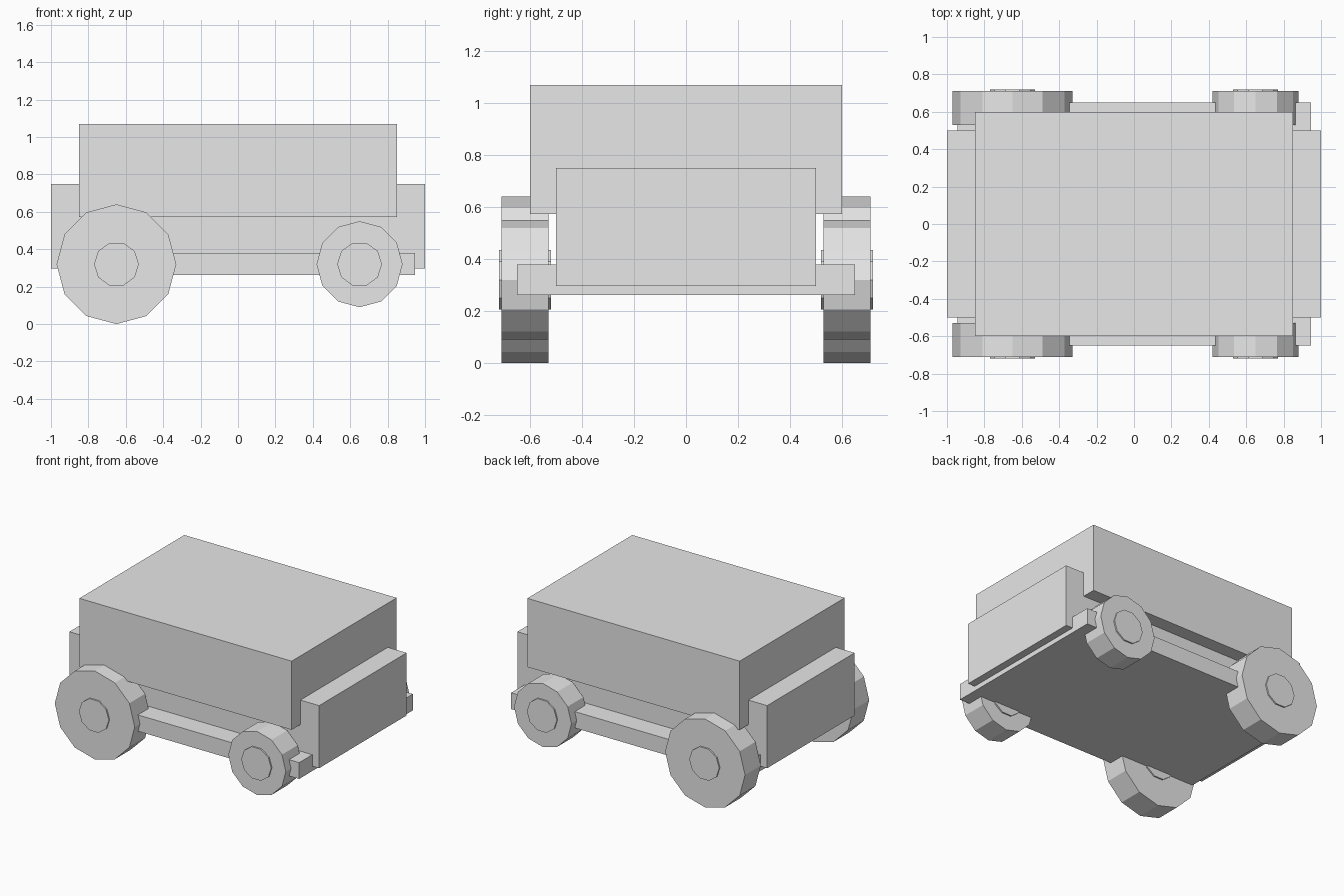
import bpy
import math

cube = bpy.data.objects.get("Cube")
if cube:
    bpy.data.objects.remove(cube, do_unlink=True)

# One plain grey for the whole vehicle
grey = bpy.data.materials.new("light_grey")
grey.use_nodes = True
colour = (0.8, 0.8, 0.8, 1)
grey.diffuse_color = colour
grey.node_tree.nodes["Principled BSDF"].inputs["Base Color"].default_value = colour


def finish(name):
    obj = bpy.context.object
    obj.name = name
    obj.data.materials.append(grey)
    return obj


def box(name, half_x, half_y, bottom, top):
    bpy.ops.mesh.primitive_cube_add(size=2, location=(0, 0, (bottom + top) / 2))
    obj = finish(name)
    obj.scale = (half_x, half_y, (top - bottom) / 2)
    bpy.ops.object.transform_apply(location=False, rotation=False, scale=True)


def disc(name, sides, radius, x, y, width, turn):
    bpy.ops.mesh.primitive_cylinder_add(
        vertices=sides, radius=radius, depth=width,
        location=(x, y, AXLE_Z), rotation=(math.pi / 2, turn, 0))
    finish(name)


AXLE_Z = 0.32

# Body
box("chassis", 0.945, 0.65, 0.262, 0.38)
box("lower_body", 1.0, 0.5, 0.297, 0.75)
box("cabin", 0.85, 0.6, 0.573, 1.07)

# Wheels: a large and a small pair, with equal hubs
for size, x, radius in (("large", -0.65, 0.32), ("small", 0.65, 0.23)):
    for side, sign in (("front", -1), ("back", 1)):
        disc(f"{side}_{size}_wheel", 12, radius, x, sign * 0.62, 0.18, 0)
        disc(f"{side}_{size}_hub", 10, 0.12, x, sign * 0.62, 0.2, math.pi / 2)
